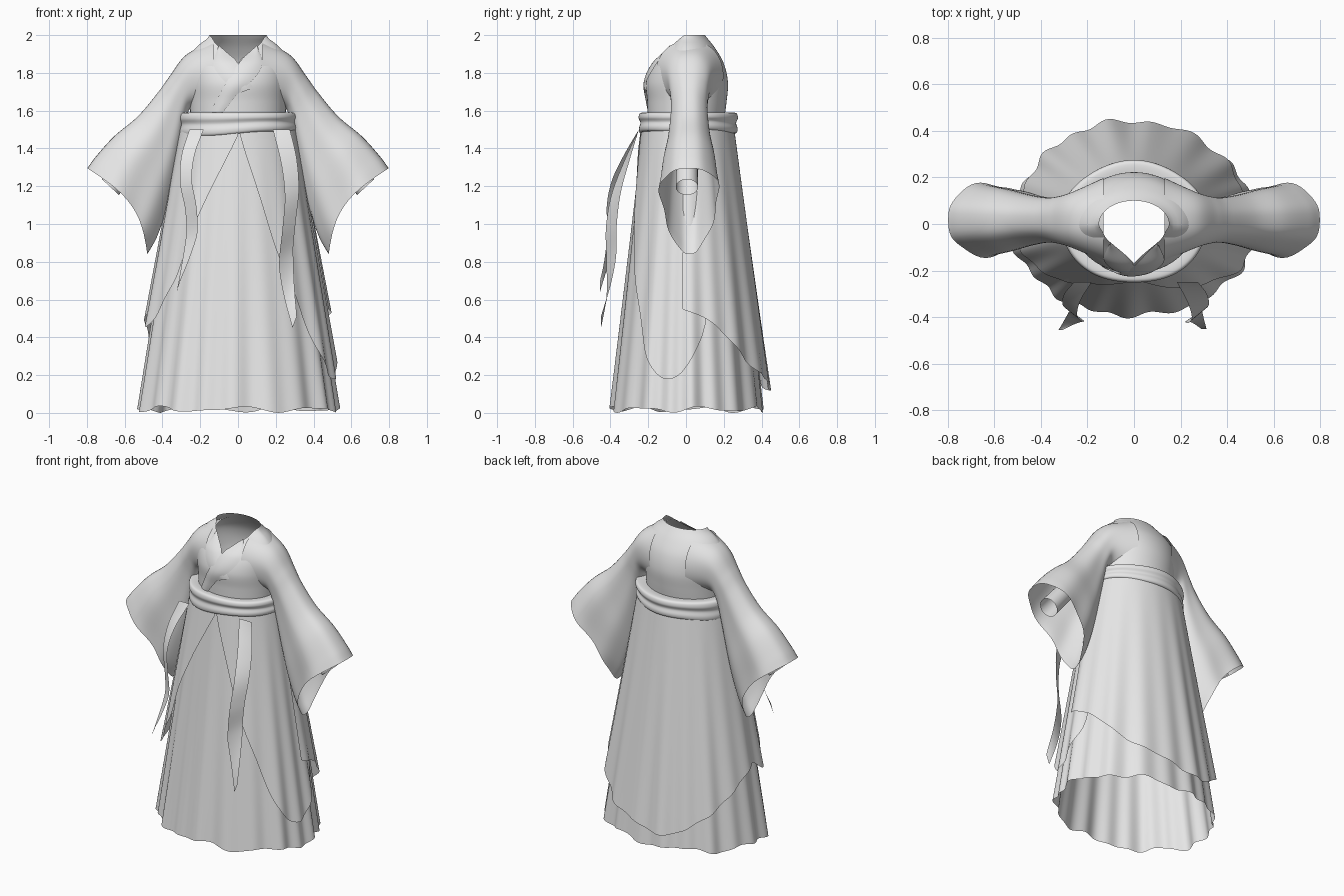
import bpy, bmesh
from math import sin, cos, pi, radians, sqrt, copysign

if "Cube" in bpy.data.objects:
    bpy.data.objects.remove(bpy.data.objects["Cube"], do_unlink=True)

cloth = bpy.data.materials.new("light_grey_cloth")
cloth.use_nodes = True
cloth.diffuse_color = (0.8, 0.8, 0.8, 1)
cloth.node_tree.nodes["Principled BSDF"].inputs["Base Color"].default_value = (0.8, 0.8, 0.8, 1)


def key(points, x):
    """Smooth curve through (x, value) points."""
    if x <= points[0][0]:
        return points[0][1]
    if x >= points[-1][0]:
        return points[-1][1]

    def slope(i):
        a, b = points[max(i - 1, 0)], points[min(i + 1, len(points) - 1)]
        return (b[1] - a[1]) / (b[0] - a[0])

    for i in range(len(points) - 1):
        (x0, y0), (x1, y1) = points[i], points[i + 1]
        if x <= x1:
            d = x1 - x0
            t = (x - x0) / d
            s = t * t * (3 - 2 * t)
            return (y0 + (y1 - y0) * s + d * t * (1 - t) ** 2 * slope(i)
                    - d * t * t * (1 - t) * slope(i + 1))


def track(values, t):
    """Smooth curve through evenly spaced values, t from 0 to 1."""
    n = len(values) - 1
    return key([(i / n, v) for i, v in enumerate(values)], t)


def sheet(name, f, nu, nv, closed=False, flip=False):
    """Cloth surface from f(u, v), wrapped around in u if closed."""
    bm = bmesh.new()
    cols = nu if closed else nu + 1
    rows = [[bm.verts.new(f(i / nu, j / nv)) for i in range(cols)] for j in range(nv + 1)]
    for a, b in zip(rows, rows[1:]):
        for i in range(nu):
            k = (i + 1) % cols
            quad = [a[i], a[k], b[k], b[i]]
            bm.faces.new(quad[::-1] if flip else quad)
    mesh = bpy.data.meshes.new(name)
    bm.to_mesh(mesh)
    bm.free()
    mesh.materials.append(cloth)
    obj = bpy.data.objects.new(name, mesh)
    bpy.context.collection.objects.link(obj)
    bpy.ops.object.select_all(action='DESELECT')
    obj.select_set(True)
    bpy.context.view_layer.objects.active = obj
    bpy.ops.object.shade_smooth_by_angle(angle=radians(50))
    return obj


def oval(a, rx, front, back):
    return cos(a) * rx, sin(a) * (back if sin(a) > 0 else front)


# Pleated skirt and the layers that hang over it
def skirt_point(a, z, gap=0.0):
    t = (1.5 - z) / 1.5
    pleat = 0.6 * sin(19 * a + 0.8 * sin(3 * a)) + 0.4 * sin(11 * a + 1)
    fold = 1 + 0.035 * max(t, 0) * pleat
    x, y = oval(a, 0.3 + 0.228 * t + gap, 0.228 + 0.168 * t + gap, 0.245 + 0.162 * t + gap)
    return x * fold, y * fold, z


def skirt(u, v):
    a = 2 * pi * u
    hem = 0.018 + 0.012 * sin(7 * a) + 0.006 * sin(12 * a)
    return skirt_point(a, hem + (1.52 - hem) * v)


def panel(name, hem, low, high):
    def f(u, v):
        deg = hem[0][0] + (hem[-1][0] - hem[0][0]) * u
        z0 = key(hem, deg)
        z = z0 + (1.52 - z0) * v
        return skirt_point(radians(deg), z, low + high * (1.5 - z) / 1.5)
    sheet(name, f, 150, 36)


sheet("pleated_skirt", skirt, 288, 40, closed=True)
panel("left_front_overskirt",
      [(-88, 1.47), (-73, 1.17), (-60, .85), (-47, .6), (-34, .33), (-20, .19),
       (-4, .21), (12, .39), (16, .47)], 0.008, 0.022)
panel("back_overskirt",
      [(-3, .55), (20, .48), (54, .25), (75, .18), (105, .12), (135, .26), (180, .52),
       (199, .46), (222, .7), (237, 1.03), (252, 1.25), (270, 1.47)], 0.011, 0.043)

# Bodice with a V neck and sloping shoulders
WIDTH = [(1.5, .25), (1.65, .255), (1.75, .262), (1.85, .265), (1.9, .25), (1.95, .205),
         (1.98, .165), (2, .15)]
FRONT = [(1.5, .2), (1.65, .205), (1.75, .21), (1.85, .17), (1.92, .105), (2, .045)]
BACK = [(1.5, .195), (1.65, .215), (1.75, .222), (1.85, .2), (1.93, .155), (2, .1)]


def bodice(u, v):
    a = 2 * pi * u
    top = 2 if sin(a) > 0 else 1.85 + 0.15 * abs(cos(a)) ** 0.68
    z = 1.5 + (top - 1.5) * v
    x, y = oval(a, key(WIDTH, z), key(FRONT, z), key(BACK, z))
    return x, y, z


sheet("bodice", bodice, 128, 40, closed=True)


# Crossed lapels lying on the chest
def lapel(name, side, lift, reach):
    inner = [(.1, 1.945), (.05, 1.9), (0, 1.845), (-.08, 1.72), (-.15, 1.59)]
    outer = [(.105, 1.935), (.13, 1.85), (.09, 1.775), (0, 1.69), (-.08, 1.59)]

    def f(u, v):
        t = v * reach
        p, q = ([track([e[k] for e in edge], t) for k in (0, 1)] for edge in (inner, outer))
        x, z = (p[k] + (q[k] - p[k]) * u for k in (0, 1))
        bend = sqrt(max(0, 1 - (x / key(WIDTH, z)) ** 2))
        return side * x, -key(FRONT, z) * bend - lift - 0.006 * sin(pi * u), z
    sheet(name, f, 8, 32, flip=side > 0)


lapel("under_lapel", -1, 0.004, 0.75)
lapel("over_lapel", 1, 0.008, 1.0)

# Folded waist sash
FOLDS = [(-.03, 0), (.008, .05), (.016, .25), (.009, .47), (.01, .58),
         (.018, .75), (.012, .95), (-.01, 1.0), (-.05, .97)]


def sash(u, v):
    a = 2 * pi * u
    out = track([p[0] for p in FOLDS], v) + 0.003 * sin(5 * a)
    x, y = oval(a, 0.299 + out, 0.236 + out, 0.254 + out)
    low = 1.475 + 0.06 * x + 0.004 * sin(4 * a)
    return x, y, low + (1.59 - low) * track([p[1] for p in FOLDS], v)


sheet("waist_sash", sash, 128, 32, closed=True)

# Wide hanging sleeves: top edge, bottom edge and half depth along the arm
TOP_X = [.13, .275, .36, .425, .53, .655, .75, .798]
TOP_Z = [1.97, 1.895, 1.785, 1.695, 1.57, 1.465, 1.36, 1.295]
LOW_X = [.13, .24, .275, .3, .34, .38, .43, .48]
LOW_Z = [1.6, 1.62, 1.55, 1.41, 1.22, 1.07, .93, .84]
DEPTH = [.18, .122, .1, .094, .105, .124, .134, .14]


def make_sleeve(word, side):
    def sleeve(u, v):
        a = 2 * pi * u
        h = (1 + cos(a)) / 2
        x = track(LOW_X, v) + (track(TOP_X, v) - track(LOW_X, v)) * h
        z = track(LOW_Z, v) + (track(TOP_Z, v) - track(LOW_Z, v)) * h
        bow = v ** 3 * sin(pi * h)
        taper = 1 + (0.7 * h - 0.3) * v
        ripple = 1 + 0.06 * v * sin(6 * a + 1)
        y = 0.018 - copysign(abs(sin(a)) ** 0.85, sin(a)) * track(DEPTH, v) * taper * ripple
        return side * (x - 0.075 * bow), y, z + 0.03 * bow

    def cuff(u, v):
        a, r = 2 * pi * u, 0.055 + 0.004 * v
        return (side * (.5 + .175 * v + r * cos(a) * .75), 0.005 - r * sin(a),
                1.41 - .215 * v + r * cos(a) * .7)

    sheet(word + "_sleeve", sleeve, 64, 48, closed=True, flip=side < 0)
    sheet(word + "_inner_cuff", cuff, 24, 8, closed=True, flip=side < 0)


make_sleeve("left", 1)
make_sleeve("right", -1)


# Loose ribbons falling from the sash
def ribbon(name, xs, ys, bottom, width, twist):
    def f(u, v):
        w = width * (1 - 0.75 * max(0, v - 0.7) / 0.3) * (u - 0.5)
        t = twist * sin(pi * v)
        return (track(xs, v) + w * cos(t), track(ys, v) + w * sin(t),
                1.5 + (bottom - 1.5) * v + 0.06 * v * (u - 0.5))
    sheet(name, f, 6, 48, flip=True)


ribbon("left_ribbon", [.23, .27, .285, .27, .255, .27, .3],
       [-.25, -.315, -.37, -.395, -.395, -.41, -.45], 0.48, 0.09, 0.7)
ribbon("right_ribbon", [-.22, -.265, -.275, -.25, -.245, -.275, -.315],
       [-.25, -.315, -.37, -.395, -.395, -.42, -.455], 0.67, 0.075, -0.7)
